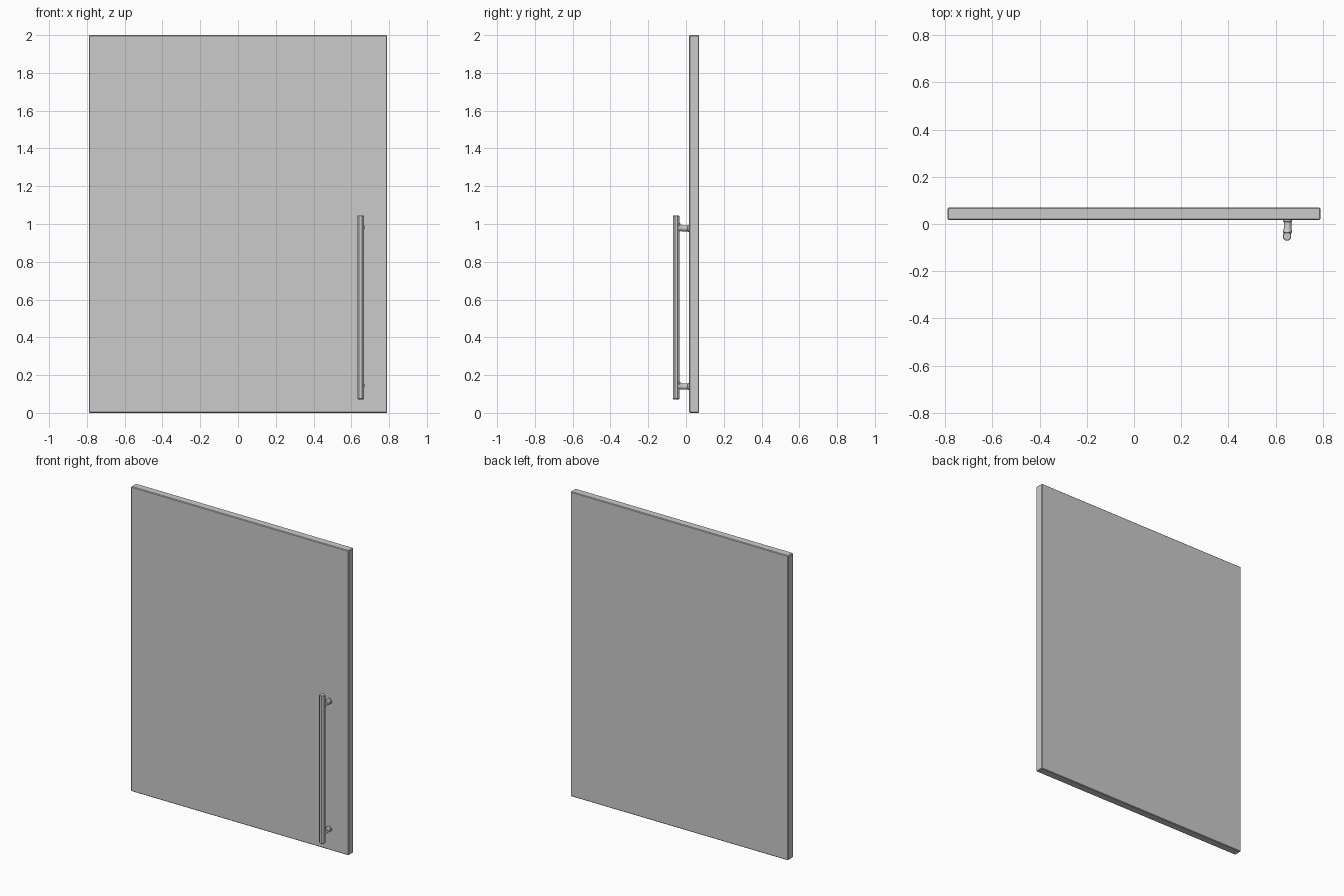
import bpy, bmesh, math

if "Cube" in bpy.data.objects:
    bpy.data.objects.remove(bpy.data.objects["Cube"])

def finish(name, bm, smooth=False):
    bmesh.ops.recalc_face_normals(bm, faces=bm.faces[:])
    me = bpy.data.meshes.new(name)
    bm.to_mesh(me)
    bm.free()
    ob = bpy.data.objects.new(name, me)
    bpy.context.collection.objects.link(ob)
    if smooth:
        bpy.context.view_layer.objects.active = ob
        ob.select_set(True)
        bpy.ops.object.shade_smooth_by_angle(angle=math.radians(35))
        ob.select_set(False)
    return ob

def loft(name, rings, smooth=False):
    """Bridge equally sized rings of points and cap both ends."""
    bm = bmesh.new()
    loops = [[bm.verts.new(p) for p in ring] for ring in rings]
    n = len(loops[0])
    for a, b in zip(loops, loops[1:]):
        for i in range(n):
            j = (i + 1) % n
            bm.faces.new((a[i], a[j], b[j], b[i]))
    bm.faces.new(loops[0])
    bm.faces.new(loops[-1])
    return finish(name, bm, smooth)

# Door panel with finely eased edges
bm = bmesh.new()
bmesh.ops.create_cube(bm, size=1)
for v in bm.verts:
    v.co.x *= 1.58
    v.co.y = v.co.y * 0.053 + 0.0435
    v.co.z = (v.co.z + 0.5) * 2
panel = finish("door_panel", bm)
bevel = panel.modifiers.new("eased_edges", 'BEVEL')
bevel.width = 0.004
bevel.segments = 1

# Faceted handle bar with chamfered ends
BAR_X, BAR_Y = 0.649, -0.052
def bar_ring(z, r):
    return [(BAR_X + r * math.cos(math.tau * (i + .5) / 8),
             BAR_Y + r * math.sin(math.tau * (i + .5) / 8), z) for i in range(8)]
R = 0.019
loft("handle_bar", [bar_ring(0.072, R - .003), bar_ring(0.075, R),
                    bar_ring(1.042, R), bar_ring(1.045, R - .003)])

# Standoff posts: base collar, shaft, flare rising into the bar
profile = [(0.019, 0.019, 0), (0.011, 0.019, 0), (0.009, 0.016, 0),
           (-0.018, 0.016, 0), (-0.027, 0.018, 0.003),
           (-0.034, 0.022, 0.006), (-0.040, 0.0165, 0.003), (-0.046, 0.012, 0)]
for name, z in (("upper_post", 0.977), ("lower_post", 0.139)):
    rings = [[(0.651 + min(r, .019) * math.cos(math.tau * i / 16), y,
               z + dz + r * math.sin(math.tau * i / 16)) for i in range(16)]
             for y, r, dz in profile]
    loft(name, rings, True)
